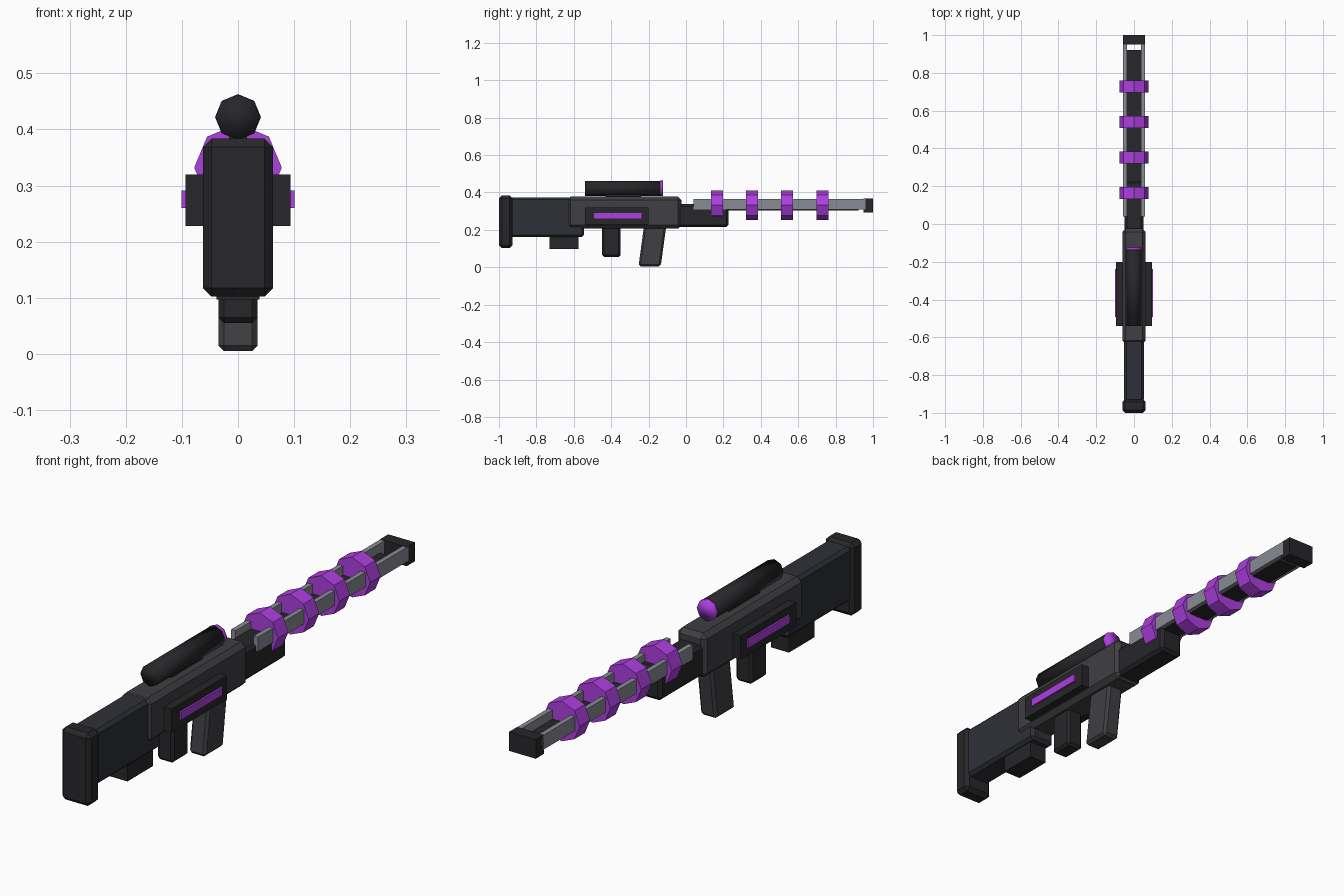
import bpy, bmesh, math
from mathutils import Matrix

if "Cube" in bpy.data.objects:
    bpy.data.objects.remove(bpy.data.objects["Cube"])


def material(name, rgb):
    m = bpy.data.materials.new(name)
    m.diffuse_color = (*rgb, 1)
    m.use_nodes = True
    m.node_tree.nodes["Principled BSDF"].inputs["Base Color"].default_value = m.diffuse_color
    return m


BLACK = material("black", (0.02, 0.02, 0.023))
DARK = material("dark", (0.028, 0.03, 0.038))
BODY = material("body", (0.05, 0.05, 0.056))
STEEL = material("steel", (0.25, 0.26, 0.3))
PURPLE = material("purple", (0.42, 0.05, 0.75))


def finish(name, bm, mat):
    bmesh.ops.recalc_face_normals(bm, faces=bm.faces)
    me = bpy.data.meshes.new(name)
    bm.to_mesh(me)
    bm.free()
    me.materials.append(mat)
    ob = bpy.data.objects.new(name, me)
    bpy.context.collection.objects.link(ob)
    return ob


def box(name, x, y, z, mat, bevel=0.0, lean=0.0):
    """Box from (min, max) ranges; lean shifts the bottom along y."""
    bm = bmesh.new()
    bmesh.ops.create_cube(bm, size=1)
    for v in bm.verts:
        s = [x, y, z]
        low = v.co.z < 0
        v.co = [r[0] if c < 0 else r[1] for c, r in zip(v.co, s)]
        if low:
            v.co.y += lean
    if bevel:
        bmesh.ops.bevel(bm, geom=bm.edges[:], offset=bevel, segments=1,
                        profile=0.5, affect='EDGES')
    return finish(name, bm, mat)


def octagon(name, radius, y, z, mat, smooth=False):
    """Eight-sided cylinder along y with a corner pointing up."""
    bm = bmesh.new()
    bmesh.ops.create_cone(bm, cap_ends=True, segments=8, radius1=radius,
                          radius2=radius, depth=y[1] - y[0])
    bmesh.ops.transform(bm, verts=bm.verts, matrix=Matrix.Translation(
        (0, sum(y) / 2, z)) @ Matrix.Rotation(math.pi / 2, 4, 'X'))
    for f in bm.faces:
        f.smooth = smooth
    return finish(name, bm, mat)


def sym(w):
    return (-w, w)


# Stock and body
box("butt_plate", sym(0.062), (-1.0, -0.928), (0.102, 0.384), BLACK, 0.015)
box("stock", sym(0.053), (-0.94, -0.545), (0.162, 0.374), DARK, 0.012)
box("stock_block", sym(0.038), (-0.73, -0.575), (0.097, 0.18), BLACK)
box("receiver", sym(0.062), (-0.635, -0.025), (0.207, 0.378), BODY, 0.018)
box("front_shroud", sym(0.05), (-0.05, 0.228), (0.215, 0.338), BLACK, 0.012)

# Side panels with glowing strips
for side, s in (("left", -1), ("right", 1)):
    box(side + "_panel", sorted((s * 0.05, s * 0.094)), (-0.54, -0.2),
        (0.228, 0.32), BLACK)
    box(side + "_glow_strip", sorted((s * 0.08, s * 0.101)), (-0.492, -0.238),
        (0.26, 0.291), PURPLE)
    # Barrel rails
    box(side + "_rail", sorted((s * 0.038, s * 0.057)), (0.04, 0.96),
        (0.31, 0.366), STEEL)

# Grips
box("rear_grip", sym(0.035), (-0.448, -0.35), (0.055, 0.23), BLACK, 0.01)
box("front_grip", sym(0.035), (-0.224, -0.105), (0.005, 0.225), BODY, 0.01,
    lean=-0.03)

# Barrel core and muzzle
box("barrel_floor", sym(0.04), (0.02, 0.922), (0.305, 0.33), BLACK)
box("muzzle", sym(0.057), (0.95, 1.0), (0.293, 0.367), BLACK)

# Barrel coils
for i in range(4):
    y = 0.165 + i * 0.188
    octagon(f"coil_{i + 1}", 0.078, (y - 0.032, y + 0.032), 0.332, PURPLE)

# Scope
box("scope_mount", sym(0.016), (-0.43, -0.24), (0.365, 0.41), BLACK)
octagon("scope_tube", 0.04, (-0.54, -0.135), 0.422, BLACK, True)
octagon("scope_lens", 0.041, (-0.138, -0.124), 0.422, PURPLE, True)
